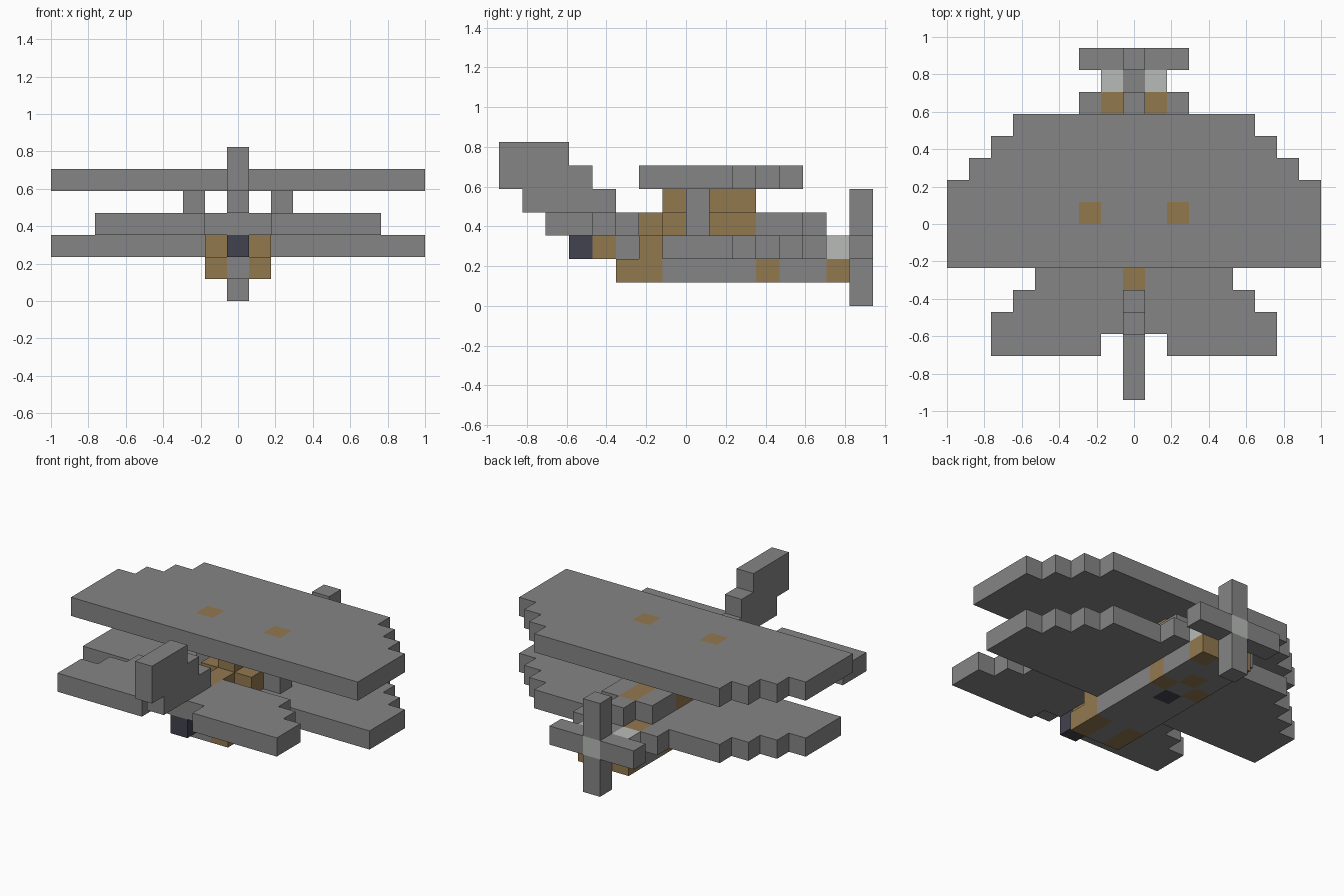
import bpy, bmesh, math
from mathutils import Vector

cube = bpy.data.objects.get("Cube")
if cube:
    bpy.data.objects.remove(cube, do_unlink=True)

CELL = 2 / 17


def make_material(name, rgb):
    mat = bpy.data.materials.new(name)
    mat.use_nodes = True
    mat.diffuse_color = (*rgb, 1)
    bsdf = next(n for n in mat.node_tree.nodes if n.type == 'BSDF_PRINCIPLED')
    bsdf.inputs["Base Color"].default_value = (*rgb, 1)
    return mat


MATERIALS = [
    make_material("grey", (0.235, 0.235, 0.235)),
    make_material("brown", (0.29, 0.19, 0.078)),
    make_material("light_grey", (0.48, 0.50, 0.48)),
    make_material("dark_blue_grey", (0.054, 0.054, 0.08)),
]
GREY, BROWN, LIGHT, DARK = range(len(MATERIALS))
grid = {}


def fill(part, colour, x, y, z):
    """Fill blocks from x[0] to x[1] on both sides, rows y and layers z inclusive."""
    for i in range(x[0], x[1] + 1):
        for j in range(y[0], y[1] + 1):
            for k in range(z[0], z[1] + 1):
                for side in (i, -i):
                    grid[side, j, k] = (part, colour)


# Wings: stepped towards the tips
for part, start, layer in (("upper_wing", 6, 5), ("lower_wing", 7, 2)):
    for step in range(4):
        fill(part, GREY, (0, 8 - step), (start, 9 + step), (layer, layer))
fill("lower_wing", GREY, (2, 2), (13, 13), (2, 2))

# Wing struts, with their ends showing through the upper wing
fill("wing_struts", GREY, (2, 2), (8, 8), (3, 4))
fill("wing_struts", BROWN, (2, 2), (8, 8), (5, 5))

# Tailplane: swept and notched behind
fill("tailplane", GREY, (2, 6), (2, 2), (3, 3))
fill("tailplane", GREY, (0, 6), (3, 3), (3, 3))
fill("tailplane", GREY, (0, 5), (4, 4), (3, 3))
fill("tailplane", GREY, (0, 4), (5, 5), (3, 3))

# Tail fin
fill("tail_fin", GREY, (0, 0), (1, 4), (4, 4))
fill("tail_fin", GREY, (0, 0), (0, 3), (5, 5))
fill("tail_fin", GREY, (0, 0), (0, 2), (6, 6))

# Lower fuselage with brown panels
fill("fuselage", GREY, (0, 1), (5, 14), (1, 1))
fill("fuselage", BROWN, (1, 1), (5, 6), (1, 1))
fill("fuselage", BROWN, (1, 1), (11, 11), (1, 1))
fill("fuselage", BROWN, (1, 1), (14, 14), (1, 1))
fill("fuselage", BROWN, (0, 0), (12, 12), (1, 1))
fill("fuselage", DARK, (0, 0), (10, 10), (1, 1))

# Tail boom and skid
fill("tail_skid", DARK, (0, 0), (3, 3), (2, 2))
fill("fuselage", BROWN, (0, 0), (4, 4), (2, 2))
fill("fuselage", GREY, (0, 0), (5, 6), (2, 2))
fill("fuselage", BROWN, (1, 1), (6, 6), (2, 2))

# Nose with light cheeks
fill("nose", GREY, (0, 0), (13, 14), (2, 2))
fill("nose", BROWN, (1, 1), (13, 13), (2, 2))
fill("nose", LIGHT, (1, 1), (14, 14), (2, 2))
fill("nose", GREY, (0, 0), (13, 13), (3, 3))

# Cockpit and engine cover
fill("cockpit", BROWN, (0, 0), (5, 6), (3, 3))
fill("cockpit", BROWN, (0, 1), (7, 7), (3, 3))
fill("cockpit", BROWN, (1, 1), (8, 8), (3, 3))
fill("cockpit", BROWN, (0, 1), (9, 10), (3, 3))
fill("cockpit", BROWN, (0, 0), (7, 7), (4, 4))
fill("cockpit", BROWN, (0, 0), (9, 10), (4, 4))
fill("engine_cover", BROWN, (0, 0), (11, 12), (3, 3))
fill("engine_cover", GREY, (1, 1), (11, 12), (3, 3))

# Propeller with a light hub
fill("propeller", GREY, (0, 0), (15, 15), (0, 4))
fill("propeller", GREY, (1, 2), (15, 15), (2, 2))
fill("propeller", LIGHT, (0, 0), (15, 15), (2, 2))


def build_part(part):
    """Skin the exposed sides of a part's blocks and merge flat areas."""
    bm = bmesh.new()
    for cell, (owner, colour) in grid.items():
        if owner != part:
            continue
        centre = Vector((cell[0], cell[1] - 7.5, cell[2] + 0.5))
        for axis in range(3):
            for sign in (-1, 1):
                beside = list(cell)
                beside[axis] += sign
                if tuple(beside) in grid:
                    continue
                n, u = Vector(), Vector()
                n[axis] = sign / 2
                u[(axis + 1) % 3] = 0.5
                v = n.cross(u) * 2
                corners = [n - u - v, n + u - v, n + u + v, n - u + v]
                face = bm.faces.new([bm.verts.new((centre + c) * CELL) for c in corners])
                face.material_index = colour
    bmesh.ops.remove_doubles(bm, verts=bm.verts[:], dist=CELL / 100)
    bmesh.ops.dissolve_limit(bm, angle_limit=math.radians(1), verts=bm.verts[:],
                             edges=bm.edges[:], delimit={'MATERIAL'})
    mesh = bpy.data.meshes.new(part)
    bm.to_mesh(mesh)
    bm.free()
    for mat in MATERIALS:
        mesh.materials.append(mat)
    bpy.context.collection.objects.link(bpy.data.objects.new(part, mesh))


for name in sorted({owner for owner, _ in grid.values()}):
    build_part(name)
